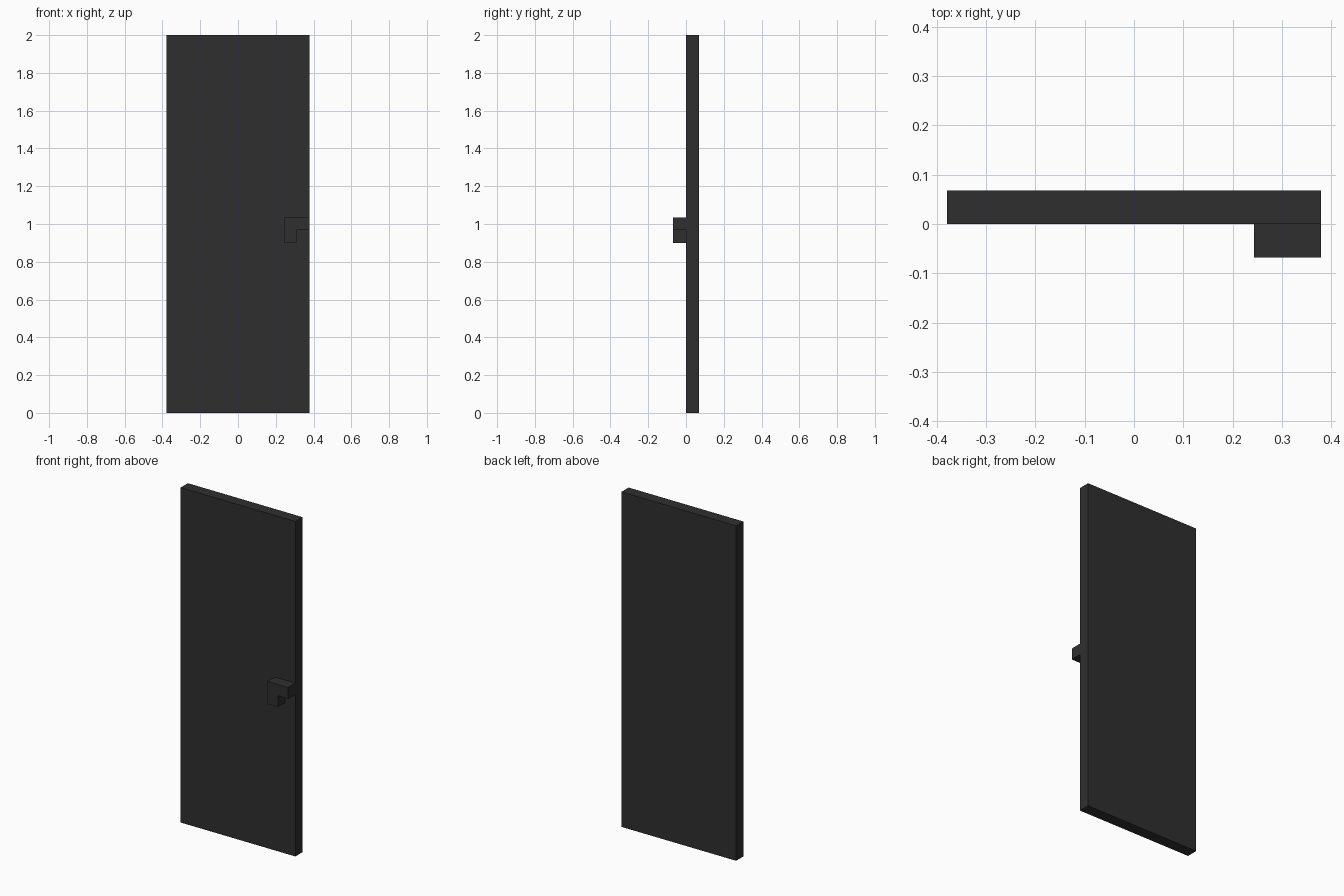
import bpy
import bmesh

if "Cube" in bpy.data.objects:
    bpy.data.objects.remove(bpy.data.objects["Cube"])

T = 0.068   # shared thickness of slab and handle
W = 0.379   # half width of the door

dark = bpy.data.materials.new("dark_charcoal")
dark.diffuse_color = (0.028, 0.028, 0.028, 1)
dark.use_nodes = True
dark.node_tree.nodes["Principled BSDF"].inputs["Base Color"].default_value = dark.diffuse_color


def extrude_profile(name, profile, y0, y1):
    """Solid from an x-z outline extruded along y."""
    bm = bmesh.new()
    face = bm.faces.new([bm.verts.new((x, y0, z)) for x, z in profile])
    result = bmesh.ops.extrude_face_region(bm, geom=[face])
    verts = [g for g in result["geom"] if isinstance(g, bmesh.types.BMVert)]
    bmesh.ops.translate(bm, verts=verts, vec=(0, y1 - y0, 0))
    bmesh.ops.recalc_face_normals(bm, faces=bm.faces)
    mesh = bpy.data.meshes.new(name)
    bm.to_mesh(mesh)
    bm.free()
    mesh.materials.append(dark)
    obj = bpy.data.objects.new(name, mesh)
    bpy.context.collection.objects.link(obj)
    return obj


# Door slab
extrude_profile("door_slab", [(-W, 0), (W, 0), (W, 2), (-W, 2)], 0, T)

# L-shaped handle on the front, flush with the right edge
left, top = W - 2 * T, 1.035
extrude_profile("door_handle", [
    (left, top - 2 * T), (left + T, top - 2 * T), (left + T, top - T),
    (W, top - T), (W, top), (left, top)], -T, 0)
